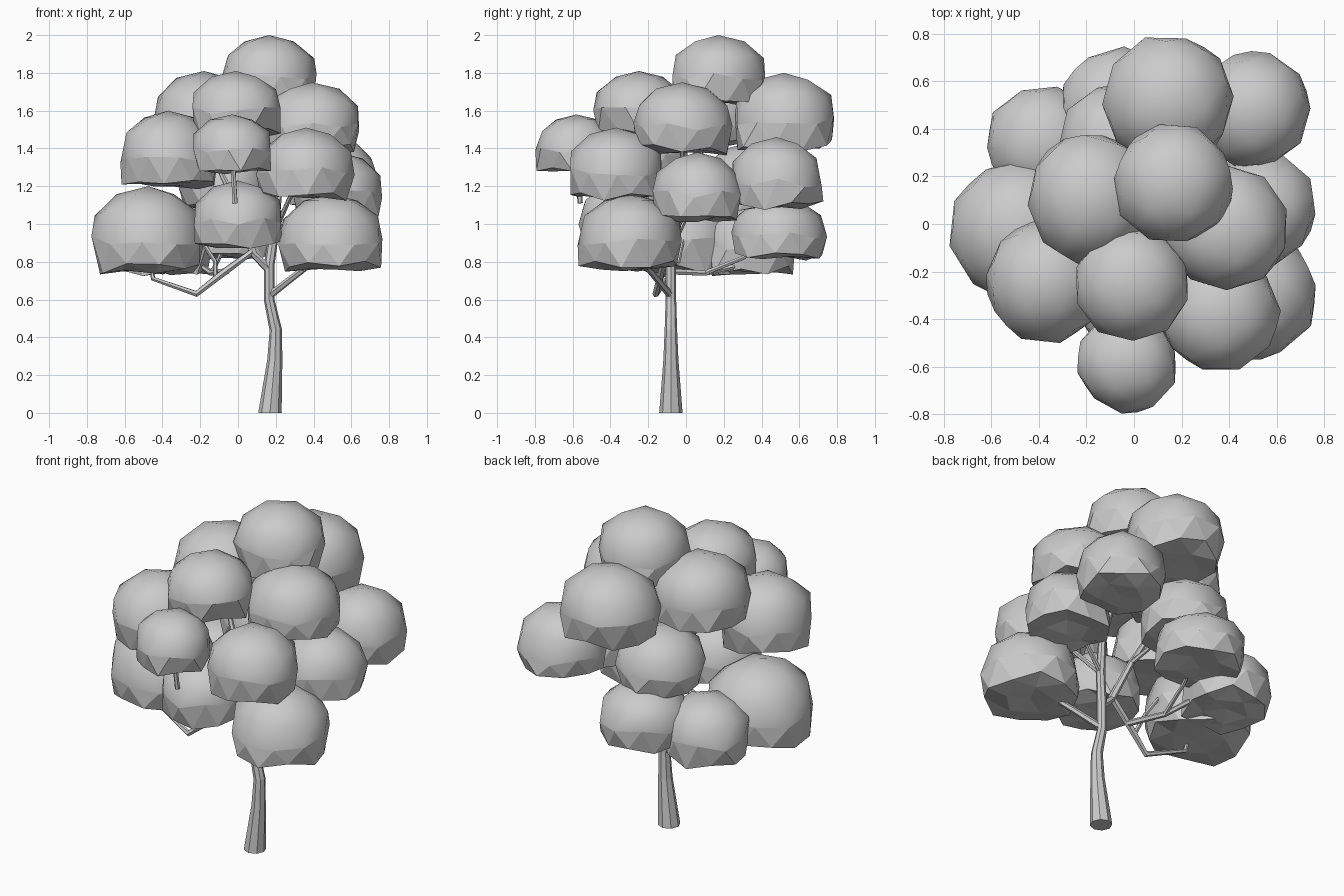
import bpy, bmesh, math, random
from mathutils import Vector

random.seed(4)
cube = bpy.data.objects.get("Cube")
if cube:
    bpy.data.objects.remove(cube, do_unlink=True)

grey = bpy.data.materials.new("plain_grey")
grey.use_nodes = True
colour = (0.6, 0.6, 0.6, 1)
grey.diffuse_color = colour
grey.node_tree.nodes["Principled BSDF"].inputs["Base Color"].default_value = colour


def leaf_clump(name, x, y, r, low, high):
    """Full smooth dome with a hard rim over an uneven faceted underside."""
    bm = bmesh.new()
    bmesh.ops.create_icosphere(bm, subdivisions=2, radius=1)
    spin = random.uniform(0, math.tau)
    rim = low + 0.4 * (high - low)
    for f in bm.faces:
        f.smooth = f.calc_center_median().z > 0
    for e in bm.edges:
        e.smooth = all(f.smooth for f in e.link_faces)
    for v in bm.verts:
        c = v.co.copy()
        wide = r * random.uniform(0.98, 1.06)
        if c.z < -0.6:      # base of the underside
            z = low + random.uniform(0, 0.03)
        elif c.z < -0.05:   # lower ring
            wide *= random.uniform(1.02, 1.12)
            z = low + (rim - low) * random.uniform(-0.05, 0.35)
        elif c.z < 0.05:    # rim
            z = rim + random.uniform(-0.03, 0.02)
        else:               # dome
            wide *= 1 + 0.2 * c.z * (1 - c.z)
            z = rim + (high - rim) * c.z
        a = math.atan2(c.y, c.x) + spin
        d = math.hypot(c.x, c.y) * wide
        v.co = (x + d * math.cos(a), y + d * math.sin(a), z)
    mesh = bpy.data.meshes.new(name)
    bm.to_mesh(mesh)
    bm.free()
    mesh.materials.append(grey)
    bpy.context.collection.objects.link(bpy.data.objects.new(name, mesh))


def limb(name, points):
    """Tapered faceted branch through (x, y, z, radius) points."""
    curve = bpy.data.curves.new(name, "CURVE")
    curve.dimensions = "3D"
    curve.bevel_depth = 1
    curve.bevel_resolution = 2 if name == "trunk" else 1
    curve.use_fill_caps = True
    spline = curve.splines.new("POLY")
    spline.points.add(len(points) - 1)
    spline.use_smooth = False
    for p, (x, y, z, r) in zip(spline.points, points):
        p.co = (x, y, z, 1)
        p.radius = r
    curve.materials.append(grey)
    bpy.context.collection.objects.link(bpy.data.objects.new(name, curve))


# Foliage: x, y, radius, underside height, top height
clumps = {
    "crown_top": (0.165, 0.17, 0.25, 1.63, 2.0),
    "crown_back": (0.15, 0.52, 0.27, 1.39, 1.8),
    "crown_right": (-0.18, 0.11, 0.27, 1.40, 1.81),
    "crown_front": (-0.01, -0.25, 0.235, 1.47, 1.81),
    "crown_left": (0.39, -0.02, 0.26, 1.37, 1.75),
    "back_left": (0.50, 0.48, 0.24, 1.07, 1.46),
    "middle_left": (0.53, 0.06, 0.235, 1.01, 1.38),
    "front_left_upper": (0.36, -0.37, 0.25, 1.13, 1.51),
    "front_left_lower": (0.495, -0.30, 0.27, 0.75, 1.16),
    "front_tip": (-0.03, -0.58, 0.21, 1.27, 1.58),
    "front_right_upper": (-0.37, -0.24, 0.255, 1.19, 1.60),
    "front_right_lower": (-0.475, -0.03, 0.295, 0.73, 1.20),
    "back_right_lower": (-0.38, 0.34, 0.24, 0.73, 1.10),
    "back_lower": (-0.06, 0.49, 0.25, 0.81, 1.14),
    "back_middle": (-0.07, 0.34, 0.24, 1.07, 1.43),
    "front_lower": (0.0, -0.32, 0.24, 0.87, 1.23),
}
for name, data in clumps.items():
    leaf_clump(name + "_leaves", *data)

# Trunk and the branches that carry the foliage
limb("trunk", [(.17, -.08, 0, .062), (.17, -.08, .01, .061), (.195, -.08, .28, .04),
               (.2, -.08, .44, .033), (.165, -.08, .6, .028), (.165, -.08, .78, .028),
               (.19, -.06, .95, .026), (.21, -.02, 1.15, .022), (.18, .1, 1.5, .016),
               (.165, .17, 1.75, .01)])
limb("right_branch", [(.165, -.08, .76, .026), (.07, -.1, .85, .022), (-.08, -.13, .74, .02),
                      (-.22, -.16, .63, .018), (-.45, -.1, .71, .013), (-.46, -.07, .8, .01)])
limb("left_branch", [(.165, -.08, .62, .02), (.32, -.18, .74, .017), (.47, -.28, .85, .012)])
limb("back_branch", [(-.06, -.12, .75, .018), (-.14, .1, .74, .016),
                     (-.2, .28, .78, .014), (-.34, .34, .82, .01)])
limb("back_fork", [(-.14, .1, .74, .014), (-.1, .3, .82, .012), (-.06, .46, .92, .01)])
limb("right_fork", [(-.12, -.14, .71, .014), (-.12, -.04, .8, .012), (-.25, 0, 1.0, .01)])
limb("middle_branch", [(.08, -.1, .84, .022), (.02, 0, 1.05, .018),
                       (-.08, .05, 1.25, .015), (-.18, .11, 1.5, .01)])
limb("middle_fork", [(.02, 0, 1.05, .014), (-.02, .15, 1.12, .012), (-.07, .3, 1.2, .01)])
limb("front_twig", [(-.03, -.58, 1.36, .014), (-.015, -.56, 1.11, .014)])
crown = {"left": (.40, -.02, 1.5), "side": (.52, .06, 1.12), "near": (.36, -.37, 1.25)}
for name, (x, y, z) in crown.items():
    start = Vector((.19, -.06, .95)) if z < 1.4 else Vector((.21, -.02, 1.15))
    end = Vector((x, y, z))
    mid = start.lerp(end, 0.5) + Vector((0, 0, 0.04))
    limb(name + "_crown_branch", [(*start, .015), (*mid, .013), (*end, .009)])
